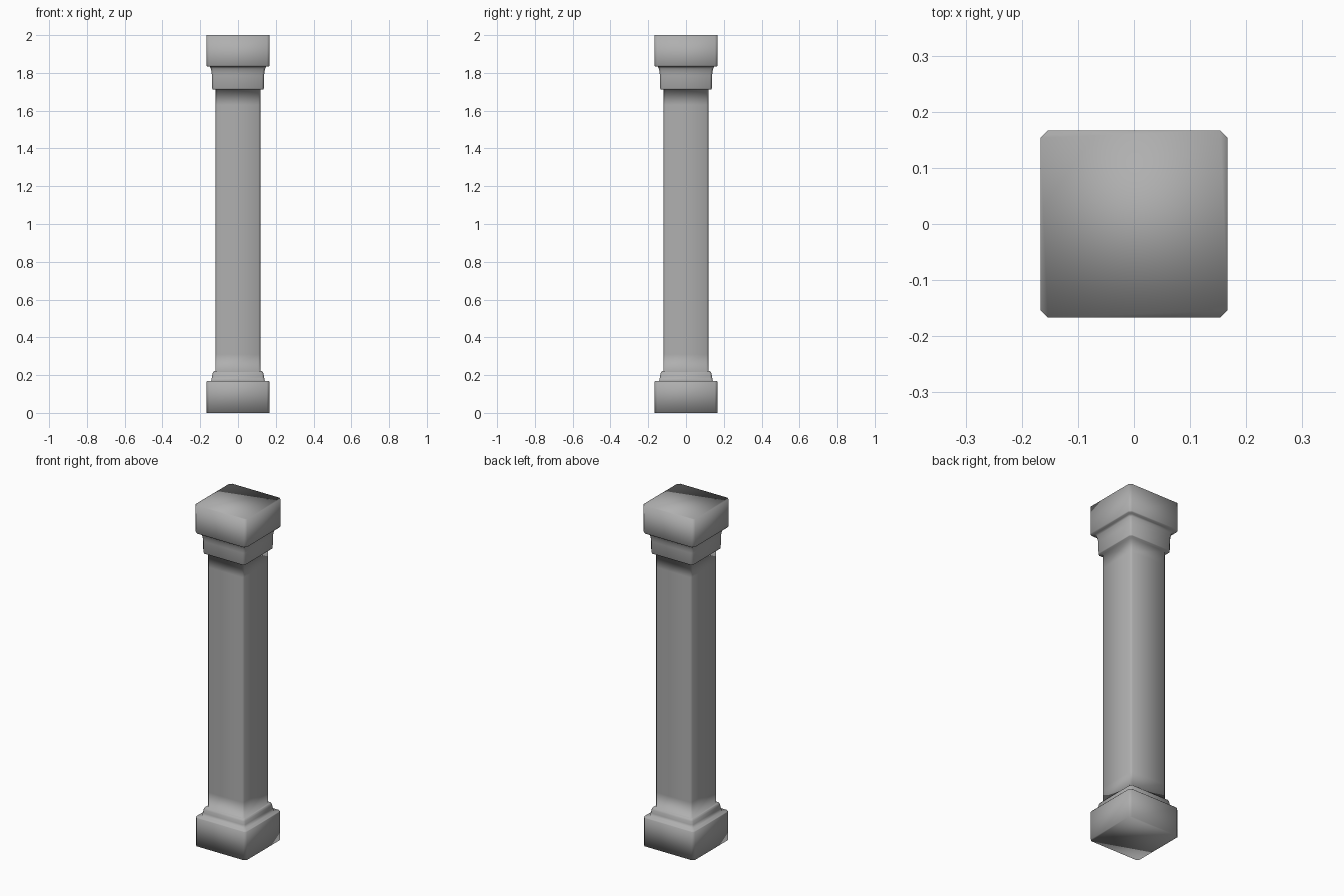
import bpy, bmesh

if "Cube" in bpy.data.objects:
    bpy.data.objects.remove(bpy.data.objects["Cube"])

# Mid-grey stone
stone = bpy.data.materials.new("stone")
stone.diffuse_color = (0.43, 0.43, 0.43, 1)
stone.use_nodes = True
stone.node_tree.nodes["Principled BSDF"].inputs["Base Color"].default_value = stone.diffuse_color


def ring(bm, half, chamfer, z):
    """Square section with chamfered corners."""
    h, k = half, half - chamfer
    pts = [(k, -h), (h, -k), (h, k), (k, h), (-k, h), (-h, k), (-h, -k), (-k, -h)]
    return [bm.verts.new((x, y, z)) for x, y in pts]


def loft(name, profile, cap_bottom=False, cap_top=False):
    """Skin a (half width, height) profile, listed bottom to top."""
    bm = bmesh.new()
    rings = [ring(bm, h, h * 0.08, z) for h, z in profile]
    for a, b in zip(rings, rings[1:]):
        for i in range(8):
            j = (i + 1) % 8
            bm.faces.new((a[i], a[j], b[j], b[i]))
    if cap_bottom:
        bm.faces.new(rings[0][::-1])
    if cap_top:
        bm.faces.new(rings[-1])
    for f in bm.faces:
        f.smooth = True
    mesh = bpy.data.meshes.new(name)
    bm.to_mesh(mesh)
    bm.free()
    mesh.materials.append(stone)
    obj = bpy.data.objects.new(name, mesh)
    bpy.context.collection.objects.link(obj)
    return obj


SHAFT = 0.118

# Plinth with a stepped moulding, running into the foot of the shaft
loft("base", [(0.166, 0.0), (0.166, 0.165), (0.163, 0.169), (0.142, 0.170),
              (0.138, 0.190), (0.135, 0.208), (0.131, 0.217),
              (0.126, 0.221), (SHAFT, 0.221), (SHAFT, 0.31)], cap_bottom=True)

# Plain square shaft
loft("shaft", [(SHAFT, 0.31), (SHAFT, 1.63)])

# Neck moulding that flares out under the top block
loft("capital", [(SHAFT, 1.63), (SHAFT, 1.713), (0.135, 1.713), (0.137, 1.718),
                 (0.138, 1.785), (0.140, 1.805), (0.144, 1.822), (0.149, 1.834),
                 (0.163, 1.834), (0.167, 1.840), (0.167, 2.0)], cap_top=True)
